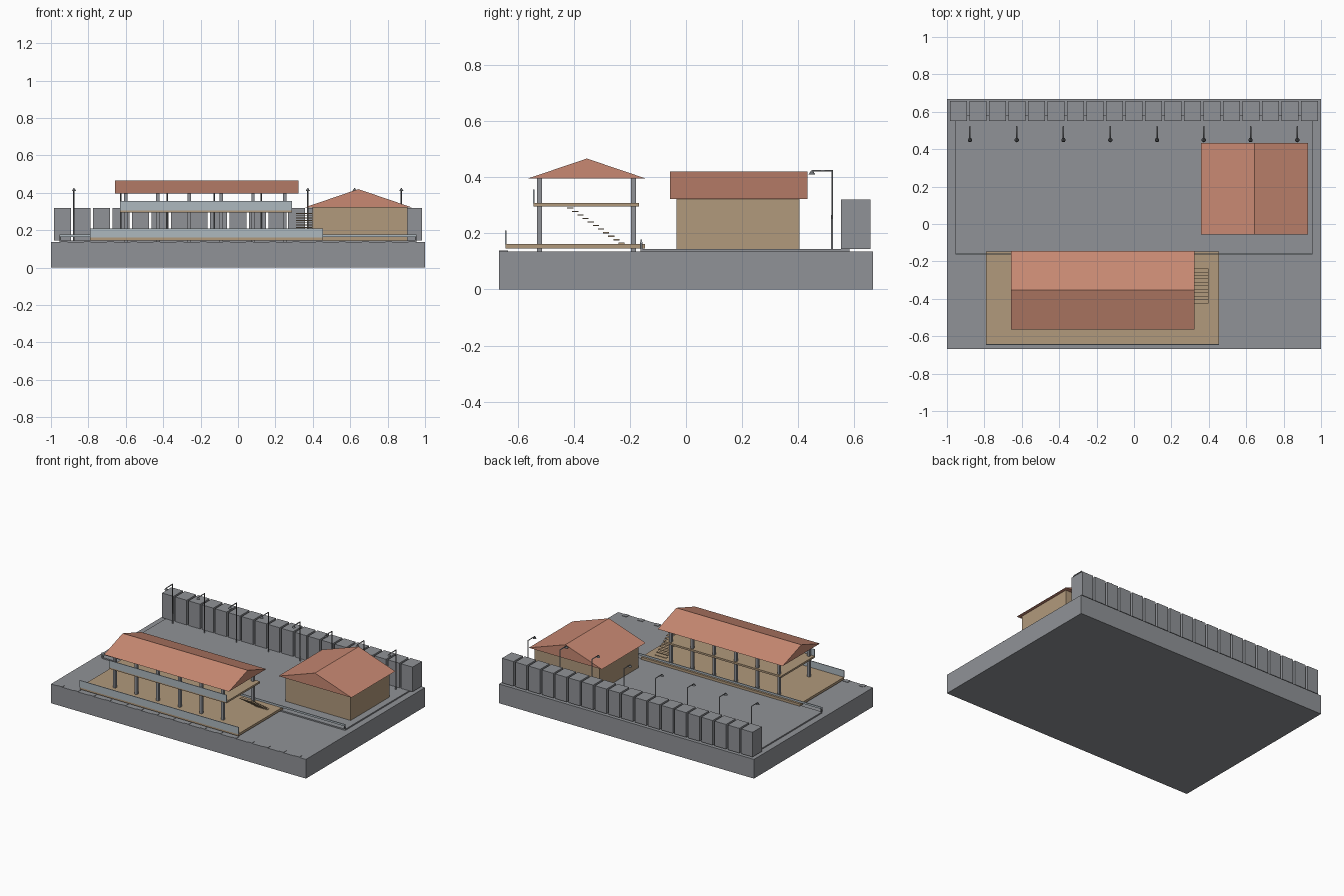
import bpy
import bmesh
from mathutils import Vector

cube = bpy.data.objects.get("Cube")
if cube:
    bpy.data.objects.remove(cube, do_unlink=True)


def material(name, r, g, b):
    m = bpy.data.materials.new(name)
    m.use_nodes = True
    m.diffuse_color = (r, g, b, 1)
    m.node_tree.nodes["Principled BSDF"].inputs["Base Color"].default_value = (r, g, b, 1)
    return m


STONE = material("stone grey", 0.28, 0.29, 0.31)
TAN = material("sand tan", 0.44, 0.32, 0.20)
TILE = material("terracotta", 0.58, 0.25, 0.17)
GLASS = material("pale glass", 0.42, 0.48, 0.52)
METAL = material("dark metal", 0.15, 0.16, 0.17)


def finish(name, bm, mat):
    bmesh.ops.recalc_face_normals(bm, faces=bm.faces)
    mesh = bpy.data.meshes.new(name)
    bm.to_mesh(mesh)
    bm.free()
    mesh.materials.append(mat)
    obj = bpy.data.objects.new(name, mesh)
    bpy.context.collection.objects.link(obj)
    return obj


def add_box(bm, x, y, z):
    """Add a box given (min, max) ranges."""
    verts = bmesh.ops.create_cube(bm, size=1)["verts"]
    for v in verts:
        v.co = Vector([r[0] + (c + 0.5) * (r[1] - r[0]) for c, r in zip(v.co, (x, y, z))])


def boxes(name, ranges, mat):
    bm = bmesh.new()
    for r in ranges:
        add_box(bm, *r)
    return finish(name, bm, mat)


def around(c, half):
    return (c - half, c + half)


def gable_roof(name, x, y, z, ridge_along_x, mat):
    """Solid triangular prism roof."""
    bm = bmesh.new()
    ends = []
    for end in (0, 1):
        if ridge_along_x:
            pts = [(x[end], y[0], z[0]), (x[end], y[1], z[0]), (x[end], sum(y) / 2, z[1])]
        else:
            pts = [(x[0], y[end], z[0]), (x[1], y[end], z[0]), (sum(x) / 2, y[end], z[1])]
        ends.append([bm.verts.new(p) for p in pts])
        bm.faces.new(ends[-1])
    a, b = ends
    for i in range(3):
        j = (i + 1) % 3
        bm.faces.new((a[i], a[j], b[j], b[i]))
    return finish(name, bm, mat)


# Ground block and raised paving
boxes("base", [((-1, 1), (-0.667, 0.667), (0, 0.136))], STONE)
boxes("paving", [((-0.955, 0.955), (-0.162, 0.583), (0.136, 0.145))], STONE)
boxes("edge_pads", [(around(-0.93 + 0.124 * i, 0.018), (-0.667, -0.635), (0.136, 0.139))
                    for i in range(16)], STONE)

# Low rail along the front of the paving
boxes("paving_rail", [((-0.955, 0.955), around(-0.16, 0.003), (0.165, 0.178))], GLASS)
boxes("paving_rail_posts", [(around(x, 0.004), around(-0.16, 0.004), (0.145, 0.17))
                            for x in (-0.95, 0.95)], METAL)

# Row of tall blocks at the back
boxes("back_blocks", [(around(-0.938 + 0.1042 * i, 0.045), (0.552, 0.658), (0.145, 0.32))
                      for i in range(19)], STONE)

# Pavilion floors and parapets
boxes("pavilion_floor", [((-0.79, 0.455), (-0.643, -0.146), (0.146, 0.163))], TAN)
boxes("upper_floor", [((-0.63, 0.29), (-0.543, -0.168), (0.296, 0.309))], TAN)
boxes("lower_parapet", [((-0.79, 0.455), (-0.646, -0.641), (0.16, 0.21))], GLASS)
boxes("upper_parapet", [((-0.63, 0.29), (-0.545, -0.54), (0.306, 0.356))], GLASS)

# Pavilion columns and roof
boxes("pavilion_columns", [(around(-0.6 + 0.17 * i, 0.009), around(y, 0.009), (0.136, 0.398))
                           for i in range(6) for y in (-0.523, -0.188)], STONE)
gable_roof("pavilion_roof", (-0.657, 0.323), (-0.563, -0.144), (0.396, 0.467), True, TILE)

# Open staircase beside the pavilion
STEPS = 11
boxes("stair_treads", [((0.31, 0.398), around(-0.413 + 0.0183 * i, 0.011),
                        around(0.29 - 0.0125 * i, 0.002)) for i in range(STEPS)], TAN)

# House
boxes("house_walls", [((0.397, 0.907), (-0.033, 0.404), (0.145, 0.325))], TAN)
gable_roof("house_roof", (0.357, 0.93), (-0.057, 0.433), (0.322, 0.42), False, TILE)

# Street lamps: post, arm reaching forward, shallow head
for i in range(8):
    x = -0.877 + 0.25 * i
    path = bpy.data.curves.new("lamp_post", "CURVE")
    path.dimensions = "3D"
    path.bevel_depth = 0.004
    path.bevel_resolution = 1
    path.use_fill_caps = True
    spline = path.splines.new("POLY")
    points = [(0.521, 0.145), (0.521, 0.423), (0.45, 0.423), (0.45, 0.415)]
    spline.points.add(len(points) - 1)
    for p, (y, z) in zip(spline.points, points):
        p.co = (x, y, z, 1)
    post = bpy.data.objects.new("lamp_post", path)
    path.materials.append(STONE)
    bpy.context.collection.objects.link(post)

    bm = bmesh.new()
    bmesh.ops.create_cone(bm, cap_ends=True, segments=10, radius1=0.012, radius2=0.006, depth=0.01)
    bmesh.ops.translate(bm, verts=bm.verts, vec=(x, 0.449, 0.415))
    finish("lamp_head", bm, METAL)
